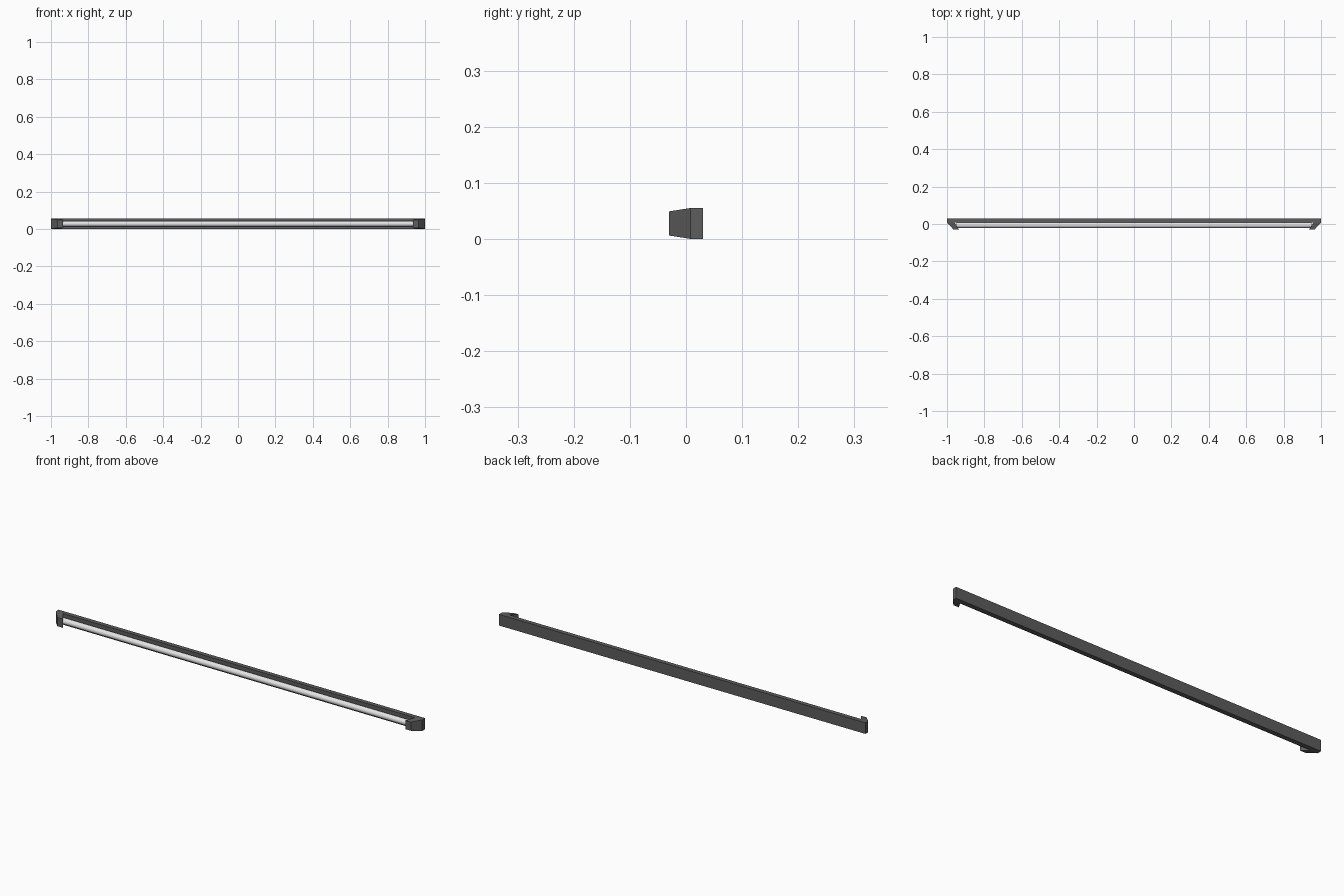
import bpy, bmesh, math

if "Cube" in bpy.data.objects:
    bpy.data.objects.remove(bpy.data.objects["Cube"])

def material(name, c):
    m = bpy.data.materials.new(name)
    m.diffuse_color = (c, c, c, 1)
    m.use_nodes = True
    m.node_tree.nodes["Principled BSDF"].inputs["Base Color"].default_value = m.diffuse_color
    return m

dark = material("dark grey metal", 0.11)
white = material("tube white", 0.78)

def make_object(name, bm, mat):
    bmesh.ops.recalc_face_normals(bm, faces=bm.faces)
    me = bpy.data.meshes.new(name)
    bm.to_mesh(me)
    bm.free()
    me.materials.append(mat)
    ob = bpy.data.objects.new(name, me)
    bpy.context.collection.objects.link(ob)
    return ob

H = 0.055      # fixture height
Y_STEP = 0.008 # front of the back rail

# long back rail
bm = bmesh.new()
bmesh.ops.create_cube(bm, size=1)
for v in bm.verts:
    v.co.x *= 2
    v.co.y = 0.03 if v.co.y > 0 else Y_STEP
    v.co.z = H if v.co.z > 0 else 0
make_object("back_rail", bm, dark)

# slanted end brackets, tapering in height towards the front
for side, label in ((-1, "left"), (1, "right")):
    bm = bmesh.new()
    outline = [(1.0, Y_STEP, 0), (0.965, -0.03, 0.006),
               (0.935, -0.03, 0.006), (0.96, Y_STEP, 0)]
    low = [bm.verts.new((side * x, y, i)) for x, y, i in outline]
    high = [bm.verts.new((side * x, y, H - i)) for x, y, i in outline]
    bm.faces.new(low)
    bm.faces.new(high)
    for k in range(4):
        n = (k + 1) % 4
        bm.faces.new((low[k], low[n], high[n], high[k]))
    make_object(label + "_end_bracket", bm, dark)

# light tube between the brackets
bpy.ops.mesh.primitive_cylinder_add(vertices=24, radius=0.0145, depth=1.9,
                                    location=(0, -0.006, H / 2),
                                    rotation=(0, math.pi / 2, 0))
tube = bpy.context.object
tube.name = "light_tube"
tube.data.materials.append(white)
bpy.ops.object.shade_smooth_by_angle(angle=math.radians(40))
